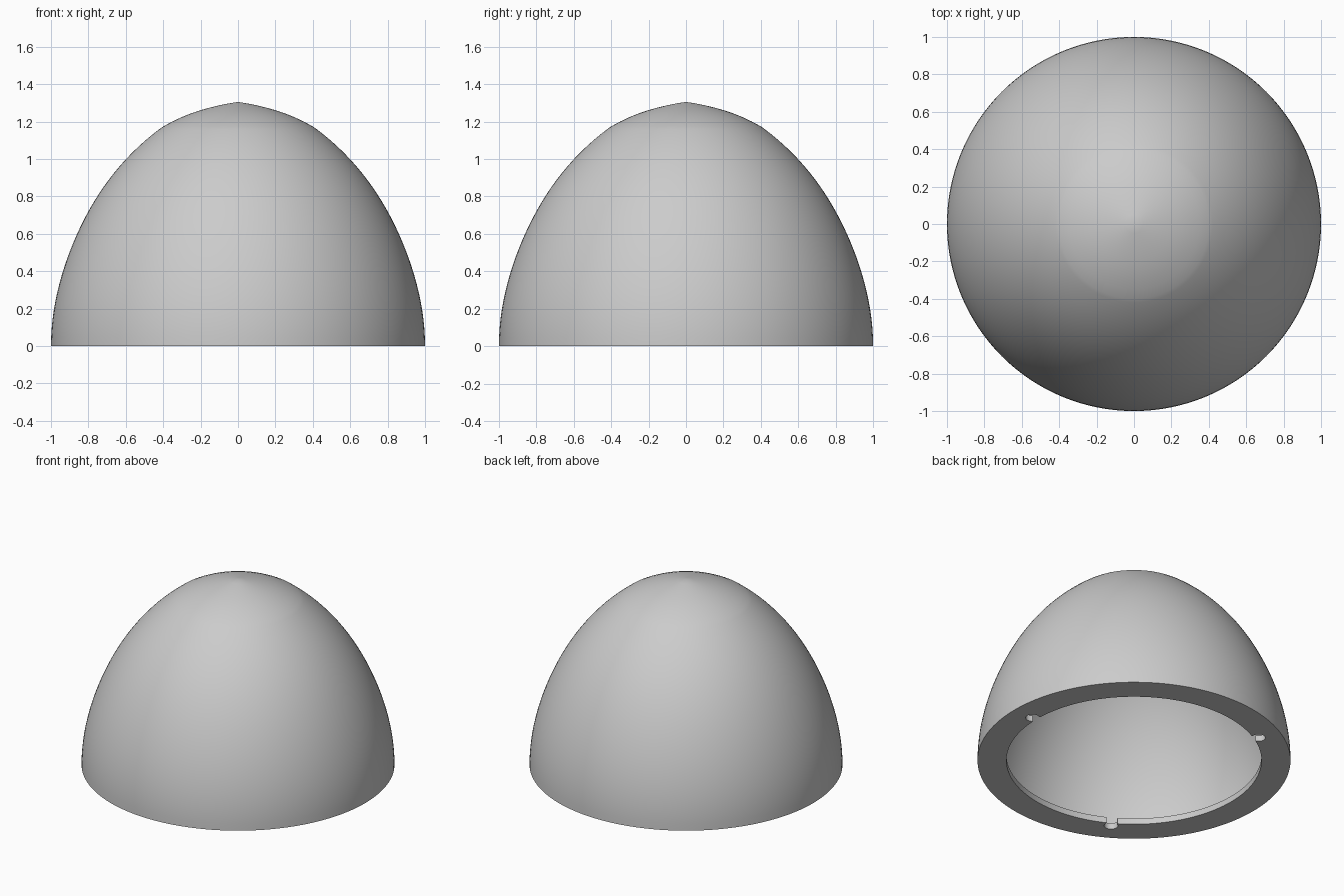
import bpy, bmesh, math

if "Cube" in bpy.data.objects:
    bpy.data.objects.remove(bpy.data.objects["Cube"])

SEG = 128
WALL = 0.05      # shell thickness
LIP = 0.042      # height of the base ring
grey = bpy.data.materials.new("light grey")
grey.diffuse_color = (0.6, 0.6, 0.6, 1)
grey.use_nodes = True
grey.node_tree.nodes["Principled BSDF"].inputs["Base Color"].default_value = grey.diffuse_color


def make_object(name, bm):
    bmesh.ops.recalc_face_normals(bm, faces=bm.faces[:])
    mesh = bpy.data.meshes.new(name)
    bm.to_mesh(mesh)
    bm.free()
    obj = bpy.data.objects.new(name, mesh)
    bpy.context.collection.objects.link(obj)
    mesh.materials.append(grey)
    return obj


def lathe(name, profile):
    """Spin an open (radius, height) profile whose two ends lie on the z axis."""
    bm = bmesh.new()
    rings = []
    for r, z in profile:
        n = 1 if r == 0 else SEG
        rings.append([bm.verts.new((r * math.cos(2 * math.pi * i / SEG),
                                    r * math.sin(2 * math.pi * i / SEG), z))
                      for i in range(n)])
    for a, b in zip(rings, rings[1:]):
        for i in range(SEG):
            j = (i + 1) % SEG
            quad = [a[i % len(a)], a[j % len(a)], b[j % len(b)], b[i % len(b)]]
            bm.faces.new(list(dict.fromkeys(quad)))
    return make_object(name, bm)


def side(radius, r_end, z_start, steps=28):
    """Side curve of the dome: a slightly slimmed circle centred at r = -0.45."""
    a0 = math.asin(z_start / radius)
    a1 = math.acos((r_end + 0.45) / radius)
    pts = []
    for i in range(steps + 1):
        a = a0 + (a1 - a0) * i / steps
        z = radius * math.sin(a)
        slim = 0.01 * math.sin(math.pi * min(z / 1.16, 1)) ** 2
        pts.append((radius * math.cos(a) - 0.45 - slim, z))
    return pts


# Dome shell: outer skin with a slightly pointed cap, base ring and wide cavity
cap = [(0.4, 1.174), (0.35, 1.201), (0.3, 1.2245), (0.25, 1.2445), (0.2, 1.261),
       (0.15, 1.275), (0.1, 1.287), (0.05, 1.297), (0, 1.305)]
outer = side(1.45, 0.42, 0.0)
inner = side(1.45 - WALL, 0.40, LIP)
inner_cap = [(r * 0.94, z - WALL) for r, z in cap]
profile = (cap[::-1] + outer[::-1]
           + [(0.815, 0), (0.815, LIP)] + inner + inner_cap)
dome = lathe("dome_shell", profile)

# Three keyhole notches cut through the inner edge of the base ring
for k in range(3):
    angle = k * 2 * math.pi / 3
    bm = bmesh.new()
    pts = [(0.77, -0.036), (0.822, -0.036)]
    pts += [(0.847 + 0.044 * math.cos(t), 0.044 * math.sin(t))
            for t in (math.radians(-125 + 250 * i / 20) for i in range(21))]
    pts += [(0.822, 0.036), (0.77, 0.036)]
    c, s = math.cos(angle), math.sin(angle)
    face = bm.faces.new([bm.verts.new((x * c - y * s, x * s + y * c, -0.05)) for x, y in pts])
    ext = bmesh.ops.extrude_face_region(bm, geom=[face])
    top = [v for v in ext["geom"] if isinstance(v, bmesh.types.BMVert)]
    bmesh.ops.translate(bm, verts=top, vec=(0, 0, 0.12))
    cutter = make_object("notch_cutter", bm)
    cutter.hide_render = True
    mod = dome.modifiers.new("notch", 'BOOLEAN')
    mod.operation = 'DIFFERENCE'
    mod.solver = 'EXACT'
    mod.object = cutter
    bpy.context.view_layer.objects.active = dome
    bpy.ops.object.modifier_apply(modifier=mod.name)
    bpy.data.objects.remove(cutter)

# Smooth skin with crisp rim and notch edges
bpy.ops.object.select_all(action='DESELECT')
dome.select_set(True)
bpy.context.view_layer.objects.active = dome
bpy.ops.object.shade_smooth_by_angle(angle=math.radians(30))
